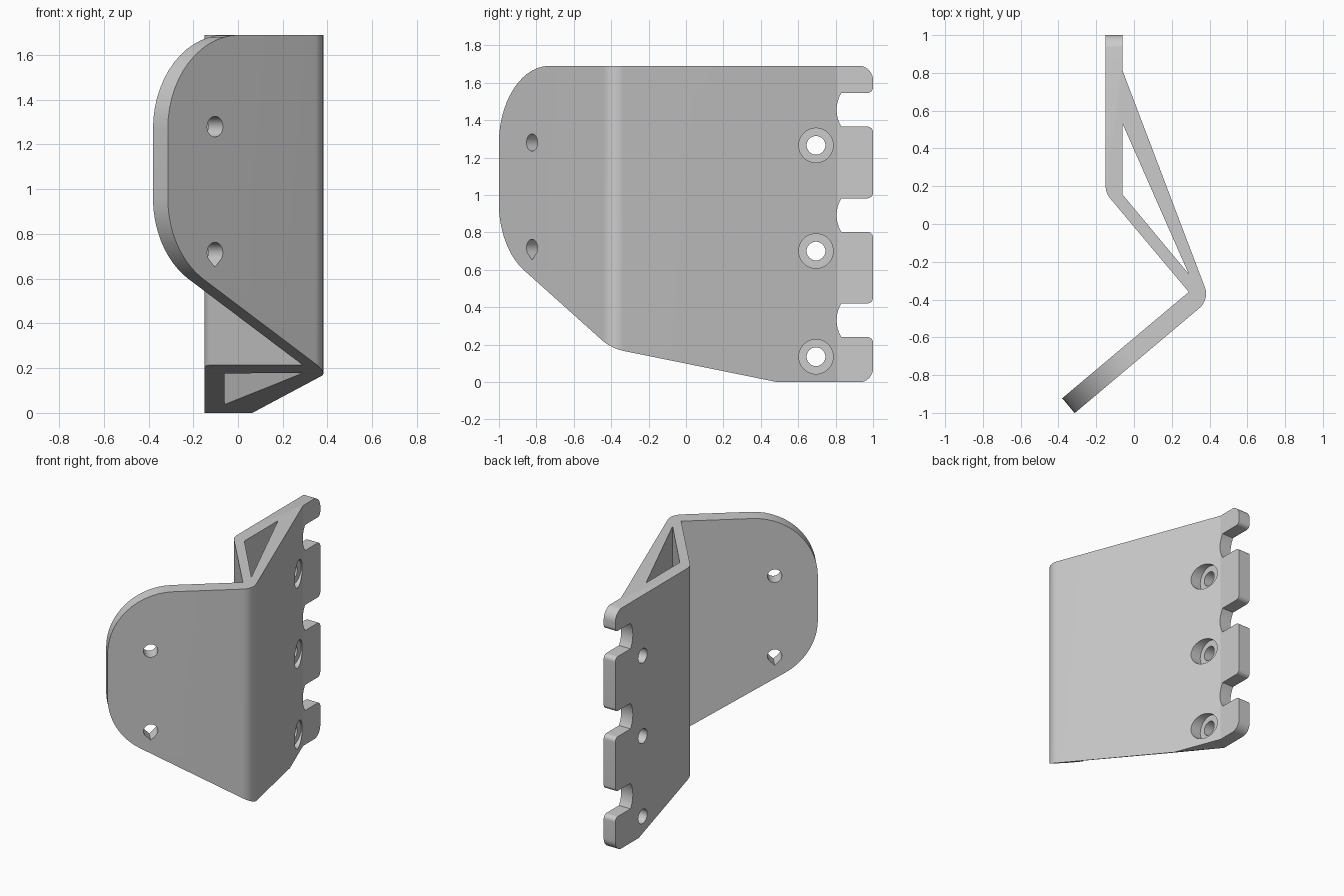
import bpy
import bmesh
from math import sin, cos, tan, pi, radians
from mathutils import Vector

if "Cube" in bpy.data.objects:
    bpy.data.objects.remove(bpy.data.objects["Cube"], do_unlink=True)

# Drawing planes: two sketch axes, then the extrusion axis
UP = Vector((0, 0, 1))
ALONG = Vector((-cos(radians(40)), -sin(radians(40)), 0))
PLAN = (Vector((1, 0, 0)), Vector((0, 1, 0)), UP)
SIDE = (Vector((0, 1, 0)), UP, Vector((1, 0, 0)))
FLANGE = (ALONG, UP, ALONG.cross(UP))

HEIGHT = 1.69
TAB_X = -0.06      # front surface of the tabs
FLANGE_END = 0.884


def rounded(corners, steps=14):
    """Turn (u, v) or (u, v, radius) corners into a filleted outline."""
    out = []
    for i, c in enumerate(corners):
        p = Vector(c[:2])
        if len(c) == 2:
            out.append(p)
            continue
        a = (Vector(corners[i - 1][:2]) - p).normalized()
        b = (Vector(corners[(i + 1) % len(corners)][:2]) - p).normalized()
        half = a.angle(b) / 2
        centre = p + (a + b).normalized() * c[2] / sin(half)
        start = p + a * c[2] / tan(half) - centre
        end = p + b * c[2] / tan(half) - centre
        sweep = pi - 2 * half
        for k in range(steps + 1):
            t = k / steps
            out.append(centre + (start * sin((1 - t) * sweep)
                                 + end * sin(t * sweep)) / sin(sweep))
    return out


def circle(u, v, r, n=48):
    return [(u + r * cos(2 * pi * k / n), v + r * sin(2 * pi * k / n))
            for k in range(n)]


def teardrop(u, v, r, n=36):
    """Circle with a point below it."""
    arc = [radians(-45 + 270 * k / n) for k in range(n + 1)]
    return [(u + r * cos(a), v + r * sin(a)) for a in arc] + [(u, v - r * 2 ** 0.5)]


def prism(name, outline, plane, low, high):
    bm = bmesh.new()
    u, v, w = plane
    face = bm.faces.new([bm.verts.new(u * p[0] + v * p[1] + w * low) for p in outline])
    ext = bmesh.ops.extrude_face_region(bm, geom=[face])["geom"]
    bmesh.ops.translate(bm, vec=w * (high - low),
                        verts=[e for e in ext if isinstance(e, bmesh.types.BMVert)])
    bmesh.ops.recalc_face_normals(bm, faces=bm.faces)
    mesh = bpy.data.meshes.new(name)
    bm.to_mesh(mesh)
    bm.free()
    obj = bpy.data.objects.new(name, mesh)
    bpy.context.collection.objects.link(obj)
    return obj


def shape(body, cutter, operation="DIFFERENCE"):
    cutter.hide_render = True
    mod = body.modifiers.new(cutter.name, "BOOLEAN")
    mod.operation, mod.solver, mod.object = operation, "EXACT", cutter
    bpy.context.view_layer.objects.active = body
    bpy.ops.object.modifier_apply(modifier=mod.name)
    bpy.data.objects.remove(cutter, do_unlink=True)


# Bent plate with diagonal brace, drawn in plan and oversized for trimming
bracket = prism("angled_bracket", rounded([
    (-0.15, 1.1), (-0.15, 0.164, 0.1), (0.29, -0.36), (-0.476, -1.003),
    (-0.41, -1.082), (0.40, -0.40, 0.1), (TAB_X, 0.81), (TAB_X, 1.1)]),
    PLAN, -0.2, 1.9)

# Triangular hollow behind the brace
shape(bracket, prism("hollow_cutter", [(TAB_X, 0.53), (TAB_X, 0.155), (0.29, -0.265)],
                     PLAN, -0.4, 2.1))

# Sloping underside and rounded flange end
slope = tan(radians(30))
shape(bracket, prism("flange_outline", rounded([
    (-1.2, 0), (-0.36, 0), (FLANGE_END, (FLANGE_END + 0.36) * slope, 0.42),
    (FLANGE_END, HEIGHT, 0.42), (-1.2, HEIGHT)]), FLANGE, -3, 3), "INTERSECT")

# Tabs with scooped notches between them
tabs = [(-1.5, -0.06), (1, 0, 0.075)]
for z in (0.33, 0.892, 1.455):
    scoop = [(0.975 - 0.17 * cos(a), z + 0.17 * sin(a))
             for a in [radians(-32 + 8 * k) for k in range(9)]]
    tabs += [(1, z - 0.09, 0.03), *scoop, (1, z + 0.09, 0.03)]
tabs += [(1, HEIGHT, 0.08), (-1.5, HEIGHT + 0.06)]
shape(bracket, prism("tab_outline", rounded(tabs), SIDE, -2, 2), "INTERSECT")

# Counterbored screw holes
for z in (0.135, 0.70, 1.265):
    shape(bracket, prism("counterbore_cutter", circle(0.695, z, 0.092), SIDE, TAB_X, 0.3))
    shape(bracket, prism("screw_cutter", circle(0.695, z, 0.05), SIDE, -0.4, 0.3))

# Flange holes, the lower one a teardrop
shape(bracket, prism("upper_hole_cutter", circle(0.608, 1.28, 0.046), FLANGE, -2, 2))
shape(bracket, prism("lower_hole_cutter", teardrop(0.608, 0.717, 0.046), FLANGE, -2, 2))

# Smooth the bends, keep the edges crisp
bpy.ops.object.select_all(action="DESELECT")
bracket.select_set(True)
bpy.context.view_layer.objects.active = bracket
bpy.ops.object.shade_smooth_by_angle(angle=radians(15))
